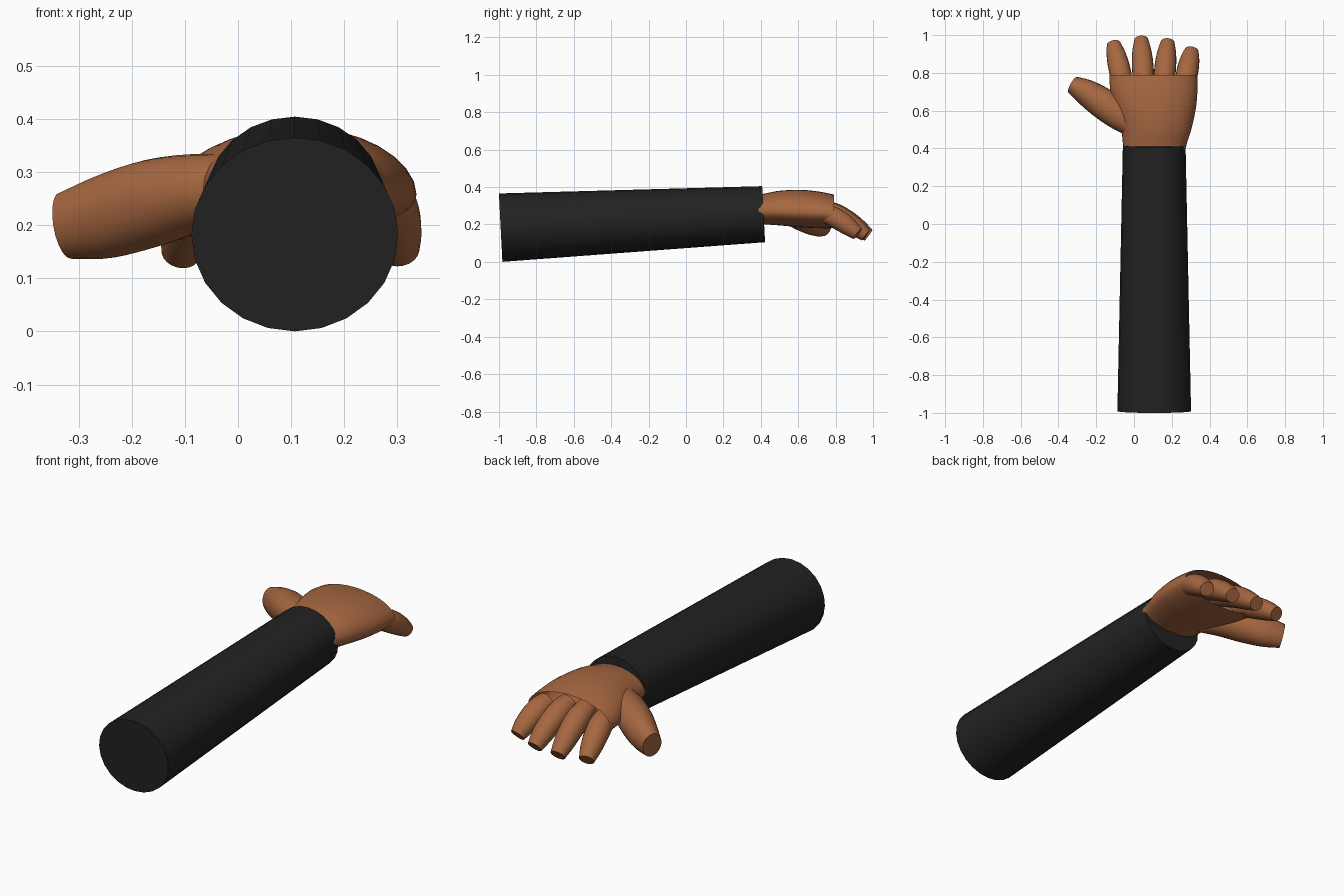
import bpy, bmesh, math
from mathutils import Vector

if "Cube" in bpy.data.objects:
    bpy.data.objects.remove(bpy.data.objects["Cube"])


def material(name, rgb):
    m = bpy.data.materials.new(name)
    m.diffuse_color = (*rgb, 1)
    m.use_nodes = True
    m.node_tree.nodes["Principled BSDF"].inputs["Base Color"].default_value = m.diffuse_color
    return m


SKIN = material("brown skin", (0.38, 0.135, 0.052))
CLOTH = material("black cloth", (0.016, 0.016, 0.016))


def smooth_path(keys, steps):
    """Catmull-Rom interpolation of rows (x, y, z, half width, up, down)."""
    k = [keys[0]] + keys + [keys[-1]]
    rows = []
    for i in range(1, len(k) - 2):
        for s in range(steps):
            t = s / steps
            rows.append([0.5 * (2 * b + (c - a) * t + (2 * a - 5 * b + 4 * c - d) * t * t
                                + (3 * b - a - 3 * c + d) * t ** 3)
                         for a, b, c, d in zip(k[i - 1], k[i], k[i + 1], k[i + 2])])
    return rows + [list(keys[-1])]


def tube(name, keys, mat, sides=20, steps=5, axis=None, caps=(True, True)):
    """Loft oval rings along a path; axis fixes the ring direction."""
    rows = smooth_path(keys, steps)
    pts = [Vector(r[:3]) for r in rows]
    bm = bmesh.new()
    rings = []
    for i, r in enumerate(rows):
        tan = axis or (pts[min(i + 1, len(pts) - 1)] - pts[max(i - 1, 0)]).normalized()
        side = tan.cross(Vector((0, 0, 1))).normalized()
        up = side.cross(tan)
        ring = []
        for j in range(sides):
            a = 2 * math.pi * j / sides
            h = r[4] if math.sin(a) >= 0 else r[5]
            ring.append(bm.verts.new(pts[i] + side * r[3] * math.cos(a) + up * h * math.sin(a)))
        rings.append(ring)
    for p, q in zip(rings, rings[1:]):
        for j in range(sides):
            n = (j + 1) % sides
            bm.faces.new((p[j], p[n], q[n], q[j]))
    if caps[0]:
        bm.faces.new(rings[0])
    if caps[1]:
        bm.faces.new(rings[-1])
    bmesh.ops.recalc_face_normals(bm, faces=bm.faces)
    me = bpy.data.meshes.new(name)
    bm.to_mesh(me)
    bm.free()
    me.materials.append(mat)
    ob = bpy.data.objects.new(name, me)
    bpy.context.collection.objects.link(ob)
    bpy.context.view_layer.objects.active = ob
    ob.select_set(True)
    bpy.ops.object.shade_smooth_by_angle(angle=math.radians(50))
    ob.select_set(False)
    return ob


# Tapered sleeve rising slightly towards the hand
tube("sleeve", [(0.107, -0.991, 0.183, 0.195, 0.183, 0.183),
                (0.107, 0.415, 0.255, 0.166, 0.15, 0.15)], CLOTH, sides=24, steps=1)

# Arched palm, open at the knuckles
tube("palm", [(0.107, 0.36, 0.27, 0.160, 0.085, 0.07),
              (0.110, 0.42, 0.27, 0.168, 0.095, 0.07),
              (0.117, 0.50, 0.27, 0.186, 0.11, 0.075),
              (0.112, 0.61, 0.265, 0.215, 0.12, 0.08),
              (0.105, 0.71, 0.26, 0.231, 0.116, 0.08),
              (0.103, 0.79, 0.255, 0.232, 0.105, 0.075)],
     SKIN, sides=32, axis=Vector((0, 1, 0)), caps=(True, False))

# Four drooping fingers: base x, tip x, tip y, base z, tip z
for name, bx, tx, ty, bz, tz in (("index_finger", -0.065, -0.108, 0.953, 0.255, 0.148),
                                 ("middle_finger", 0.050, 0.038, 0.976, 0.272, 0.142),
                                 ("ring_finger", 0.160, 0.178, 0.962, 0.268, 0.142),
                                 ("little_finger", 0.275, 0.305, 0.918, 0.25, 0.15)):
    keys = []
    for t, drop, r in ((-0.25, -0.1, 0.050), (0.1, 0.08, 0.057), (0.45, 0.38, 0.056),
                       (0.75, 0.7, 0.049), (1, 1, 0.037)):
        keys.append((bx + (tx - bx) * t, 0.77 + (ty - 0.77) * t,
                     bz + (tz - bz) * drop, r, r * 0.95, r * 0.95))
    tube(name, keys, SKIN)

# Thumb spreading out to the side
tube("thumb", [(0.03, 0.49, 0.27, 0.05, 0.06, 0.06),
               (-0.07, 0.57, 0.265, 0.078, 0.07, 0.075),
               (-0.16, 0.635, 0.245, 0.082, 0.08, 0.085),
               (-0.25, 0.695, 0.215, 0.070, 0.08, 0.078),
               (-0.325, 0.737, 0.198, 0.048, 0.065, 0.062)], SKIN)
